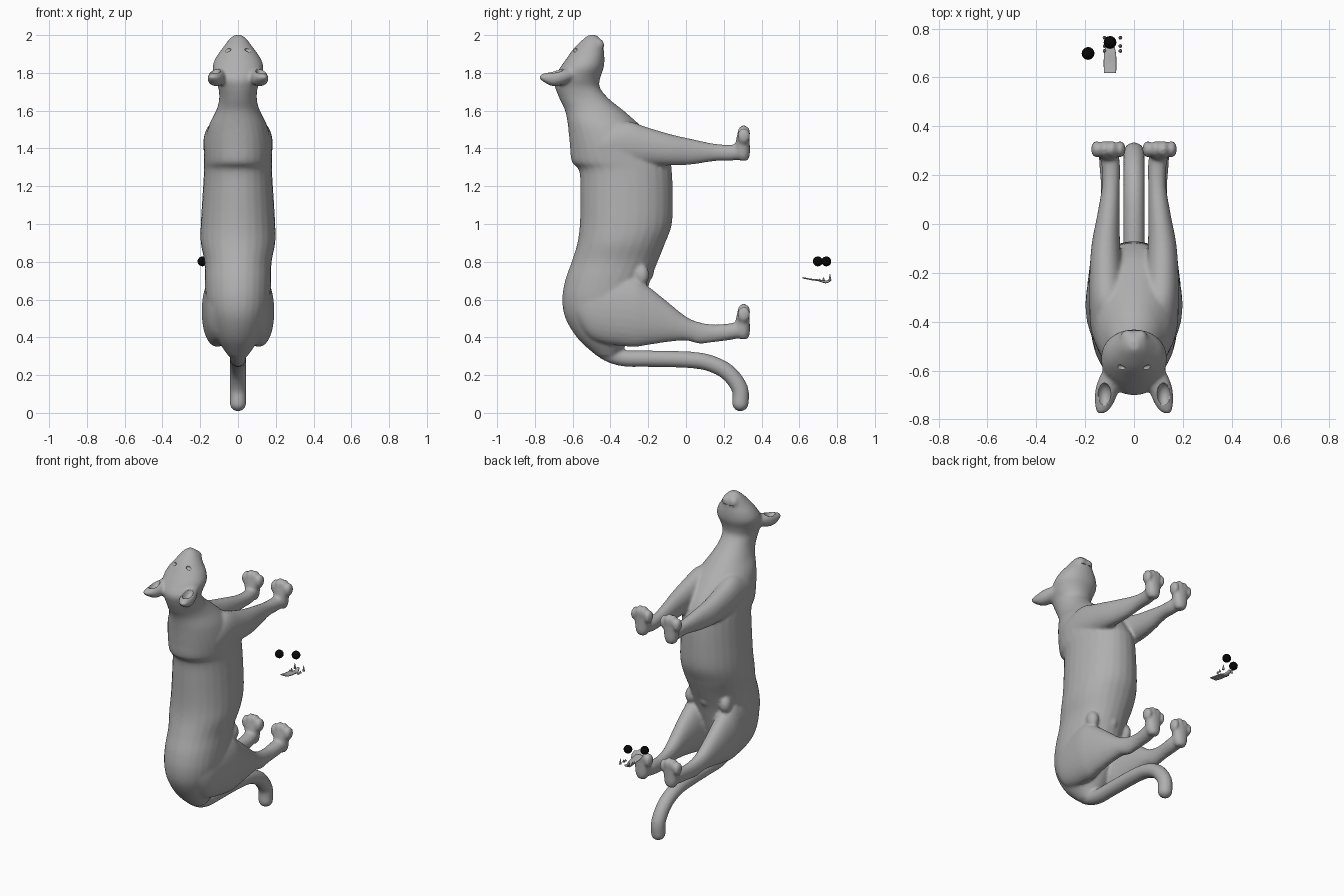
import bpy, bmesh, math
from mathutils import Matrix, Vector

default = bpy.data.objects.get("Cube")
if default:
    bpy.data.objects.remove(default, do_unlink=True)


def make_material(name, value, rough):
    mat = bpy.data.materials.new(name)
    mat.use_nodes = True
    colour = (value, value, value, 1)
    mat.diffuse_color = colour
    shader = mat.node_tree.nodes["Principled BSDF"]
    shader.inputs["Base Color"].default_value = colour
    shader.inputs["Roughness"].default_value = rough
    return mat


grey = make_material("fur grey", 0.43, 0.8)
black = make_material("eye black", 0.002, 0.5)


def make_object(name, bm, mat):
    bmesh.ops.recalc_face_normals(bm, faces=bm.faces)
    mesh = bpy.data.meshes.new(name)
    bm.to_mesh(mesh)
    bm.free()
    mesh.materials.append(mat)
    mesh.shade_smooth()
    obj = bpy.data.objects.new(name, mesh)
    bpy.context.scene.collection.objects.link(obj)
    return obj


def spline_rows(rows, steps=5):
    """Round off the change from one cross-section to the next."""
    rows = [Vector(r) for r in rows]
    out = []
    for i in range(len(rows) - 1):
        a, b = rows[max(i - 1, 0)], rows[i]
        c, d = rows[i + 1], rows[min(i + 2, len(rows) - 1)]
        for k in range(steps):
            t = k / steps
            out.append(b + (c - a) * (t / 2)
                       + (a * 2 - b * 5 + c * 4 - d) * (t * t / 2)
                       + (b * 3 - a - c * 3 + d) * (t ** 3 / 2))
    return out + [rows[-1]]


def skin(bm, rings):
    """Join rings of vertices into a closed tube."""
    for r, q in zip(rings, rings[1:]):
        for k in range(len(r)):
            n = (k + 1) % len(r)
            bm.faces.new((r[k], r[n], q[n], q[k]))
    bm.faces.new(rings[0])
    bm.faces.new(rings[-1])


def loft(bm, axis, rows, side=1, sides=28, square=0.95):
    """Rows: position on axis, low and high edge, x centre, x radius."""
    rings = []
    for pos, low, high, xc, rx in spline_rows(rows):
        ring = []
        for k in range(sides):
            ang = math.tau * k / sides
            c, s = math.cos(ang), math.sin(ang)
            x = side * (xc + rx * math.copysign(abs(c) ** square, c))
            v = (low + high) / 2 + (high - low) / 2 * math.copysign(abs(s) ** square, s)
            ring.append(bm.verts.new((x, v, pos) if axis == "z" else (x, pos, v)))
        rings.append(ring)
    skin(bm, rings)


def ball(bm, centre, size):
    place = Matrix.Translation(centre) @ Matrix.Diagonal((*size, 1))
    bmesh.ops.create_uvsphere(bm, u_segments=24, v_segments=16, radius=1, matrix=place)


def tube(bm, path, radius, sides=16):
    """Round tube along a path in the middle plane."""
    pts = spline_rows(path, 6)
    rings = []
    for i, p in enumerate(pts):
        d = (pts[min(i + 1, len(pts) - 1)] - pts[max(i - 1, 0)]).normalized()
        across = Vector((0, -d.z, d.y))
        rings.append([bm.verts.new(p + radius * (Vector((math.cos(a), 0, 0)) + across * math.sin(a)))
                      for a in (math.tau * k / sides for k in range(sides))])
    skin(bm, rings)
    ball(bm, pts[-1], (radius,) * 3)


def paw(bm, side, xc, heel):
    """Foot with its sole towards the back and toes pointing up."""
    loft(bm, "z", [(heel, .285, .325, xc, .025), (heel + .03, .262, .338, xc, .042),
                   (heel + .09, .262, .338, xc, .05), (heel + .14, .272, .337, xc, .055),
                   (heel + .165, .285, .332, xc, .045)], side)
    for k in range(4):
        x = xc + (k - 1.5) * .033
        tip = heel + (.147 if k in (1, 2) else .13)
        ball(bm, (side * x, .306, tip), (.021, .035, .041))


# Trunk, neck and head in one run of cross-sections
bm = bmesh.new()
trunk = [(.3, -.47, -.36, 0, .05), (.39, -.57, -.3, 0, .11), (.5, -.638, -.25, 0, .15),
         (.6, -.655, -.22, 0, .17), (.7, -.64, -.19, 0, .175), (.8, -.605, -.15, 0, .178),
         (.9, -.575, -.11, 0, .197), (1.0, -.562, -.075, 0, .197), (1.15, -.56, -.07, 0, .188),
         (1.28, -.565, -.075, 0, .18), (1.33, -.605, -.085, 0, .18), (1.42, -.615, -.14, 0, .178),
         (1.52, -.625, -.24, 0, .155), (1.6, -.64, -.33, 0, .116), (1.66, -.668, -.405, 0, .1),
         (1.72, -.692, -.455, 0, .104), (1.77, -.7, -.455, 0, .122), (1.83, -.665, -.435, 0, .135),
         (1.88, -.63, -.432, 0, .118), (1.92, -.602, -.435, 0, .09), (1.95, -.575, -.437, 0, .068),
         (1.98, -.542, -.452, 0, .045), (2.0, -.517, -.476, 0, .02)]
loft(bm, "z", trunk)

# Tail
tube(bm, [(0, -.49, .38), (0, -.42, .32), (0, -.33, .29), (0, -.2, .287), (0, 0, .282),
          (0, .12, .265), (0, .22, .215), (0, .284, .13), (0, .288, .052)], .044)

# Sheath on the belly
ball(bm, (0, -.215, .74), (.035, .045, .045))

for side in (1, -1):
    # Hind leg
    loft(bm, "y", [(-.6, .53, .63, .08, .035), (-.5, .39, .72, .088, .078), (-.3, .35, .735, .107, .084),
                   (-.2, .36, .67, .115, .07), (-.1, .375, .59, .115, .055), (0, .383, .51, .11, .042),
                   (.07, .367, .48, .105, .036), (.15, .375, .468, .1, .035),
                   (.24, .387, .475, .1, .042), (.3, .4, .49, .105, .04)], side)
    paw(bm, side, .105, .39)
    # Flank fold in front of the thigh
    ball(bm, (side * .125, -.235, .73), (.035, .04, .055))
    # Foreleg with shoulder
    loft(bm, "y", [(-.52, 1.37, 1.45, .1, .04), (-.44, 1.32, 1.51, .1, .075), (-.32, 1.305, 1.545, .108, .075),
                   (-.2, 1.31, 1.51, .115, .067), (-.08, 1.31, 1.475, .115, .058),
                   (.03, 1.315, 1.45, .105, .047), (.15, 1.333, 1.425, .095, .037),
                   (.24, 1.335, 1.42, .095, .038), (.3, 1.345, 1.43, .105, .04)], side)
    paw(bm, side, .105, 1.335)
    # Ear
    loft(bm, "y", [(-.6, 1.765, 1.82, .095, .035), (-.66, 1.735, 1.82, .108, .046),
                   (-.71, 1.73, 1.81, .117, .044), (-.75, 1.75, 1.798, .126, .033),
                   (-.775, 1.768, 1.788, .134, .016)], side)
    # Muzzle
    ball(bm, (side * .024, -.465, 1.947), (.032, .033, .035))

body = make_object("body", bm, grey)

# Sockets, ear cups and mouth line are cut from the fused body
bm = bmesh.new()
for side in (1, -1):
    ball(bm, (side * .056, -.588, 1.922), (.02, .012, .012))
    ball(bm, (side * .122, -.7, 1.825), (.03, .05, .045))
    ball(bm, (side * .03, -.43, 1.93), (.026, .014, .004))
cutter = make_object("detail_cutter", bm, grey)
cutter.hide_render = True

remesh = body.modifiers.new("fuse", "REMESH")
remesh.mode = "VOXEL"
remesh.voxel_size = .009
remesh.use_smooth_shade = True
soften = body.modifiers.new("soften", "SMOOTH")
soften.factor = .5
soften.iterations = 6
cut = body.modifiers.new("cut", "BOOLEAN")
cut.operation = "DIFFERENCE"
cut.object = cutter
graph = bpy.context.evaluated_depsgraph_get()
fused = bpy.data.meshes.new_from_object(body.evaluated_get(graph))
body.modifiers.clear()
body.data = fused
fused.materials.clear()
fused.materials.append(grey)
fused.shade_smooth()
bpy.data.objects.remove(cutter, do_unlink=True)

# Loose eyeballs
for name, x, y in (("right_eyeball", -.188, .698), ("left_eyeball", -.098, .743)):
    bm = bmesh.new()
    ball(bm, (x, y, .802), (.026,) * 3)
    make_object(name, bm, black)

# Loose tongue
bm = bmesh.new()
loft(bm, "y", [(.617, .712, .719, -.098, .025), (.66, .703, .711, -.098, .026),
               (.7, .697, .707, -.098, .024), (.74, .686, .7, -.098, .015),
               (.768, .698, .712, -.1, .01)], sides=16, square=.6)
make_object("tongue", bm, grey)

# Loose teeth
bm = bmesh.new()
for x in (-.12, -.056):
    for y, tall in ((.708, .012), (.728, .018), (.762, .036)):
        place = Matrix.Translation((x, y, .7 + tall / 2))
        bmesh.ops.create_cone(bm, cap_ends=True, segments=8, radius1=.008, radius2=.001,
                              depth=tall, matrix=place)
make_object("teeth", bm, grey)
